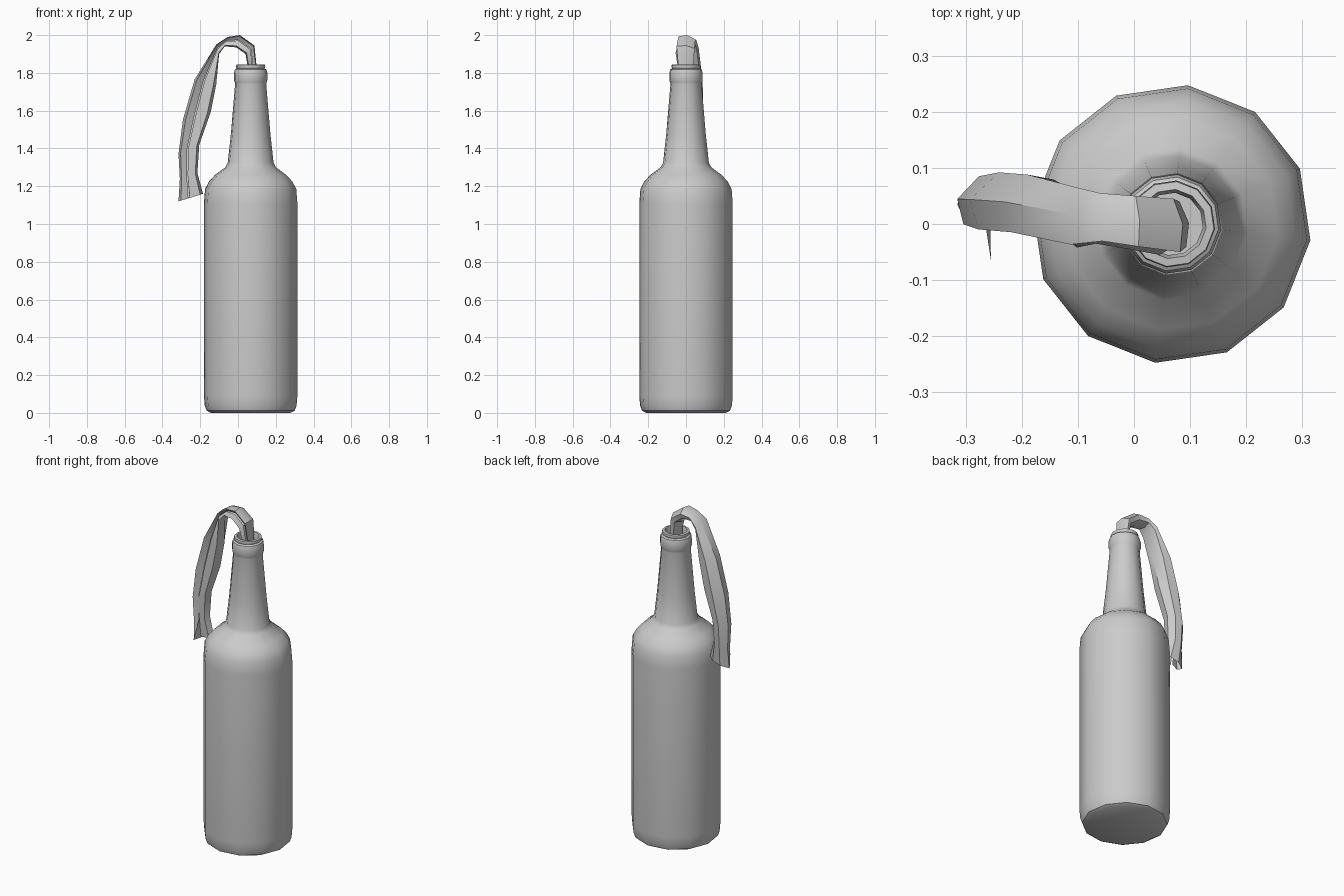
import bpy, math

if "Cube" in bpy.data.objects:
    bpy.data.objects.remove(bpy.data.objects["Cube"])

CX, SIDES, TURN = 0.067, 12, math.radians(-6.7)


def make_object(name, verts, faces, angle):
    mesh = bpy.data.meshes.new(name)
    mesh.from_pydata(verts, [], faces)
    mesh.update()
    obj = bpy.data.objects.new(name, mesh)
    bpy.context.collection.objects.link(obj)
    bpy.ops.object.select_all(action='DESELECT')
    obj.select_set(True)
    bpy.context.view_layer.objects.active = obj
    bpy.ops.object.shade_smooth_by_angle(angle=math.radians(angle))
    return obj


def lathe(name, profile, cap_top=False):
    """Revolve (radius, z) points; the bottom is always capped."""
    n = SIDES
    verts = [(CX + r * math.cos(TURN + 2 * math.pi * i / n),
              r * math.sin(TURN + 2 * math.pi * i / n), z)
             for r, z in profile for i in range(n)]
    faces = [(k * n + i, k * n + (i + 1) % n, (k + 1) * n + (i + 1) % n, (k + 1) * n + i)
             for k in range(len(profile) - 1) for i in range(n)]
    faces.append(tuple(reversed(range(n))))
    if cap_top:
        faces.append(tuple(range(len(verts) - n, len(verts))))
    return make_object(name, verts, faces, 40)


# Bottle: base, body, shoulder, neck, collar, rim and inside of the mouth
lathe("bottle", [
    (0.212, 0.0), (0.235, 0.012), (0.245, 0.04), (0.249, 0.09),
    (0.249, 1.11), (0.243, 1.185), (0.222, 1.225), (0.19, 1.26), (0.135, 1.30), (0.122, 1.325),
    (0.105, 1.48), (0.083, 1.74), (0.085, 1.75),
    (0.089, 1.762), (0.089, 1.80), (0.084, 1.818), (0.074, 1.824),
    (0.078, 1.832), (0.076, 1.843), (0.062, 1.845), (0.056, 1.82), (0.056, 1.62)],
    cap_top=True)

# Cloth strip: outer x,z / inner x,z / front y / back y, from the mouth to the hanging end
stations = [
    (0.092, 1.68, 0.045, 1.68, -0.03, 0.03),
    (0.098, 1.84, 0.050, 1.84, -0.045, 0.040),
    (0.087, 1.945, 0.040, 1.90, -0.055, 0.045),
    (0.010, 2.00, -0.010, 1.935, -0.045, 0.050),
    (-0.055, 1.99, -0.070, 1.94, -0.035, 0.055),
    (-0.115, 1.95, -0.100, 1.90, -0.042, 0.067),
    (-0.23, 1.765, -0.115, 1.74, -0.020, 0.088),
    (-0.292, 1.55, -0.145, 1.59, -0.015, 0.092),
    (-0.315, 1.37, -0.205, 1.42, -0.005, 0.085),
    (-0.308, 1.24, -0.215, 1.27, 0.000, 0.075),
    (-0.315, 1.12, -0.185, 1.16, 0.005, 0.060),
]
# Section as (fraction inner->outer, fraction front->back), open along the front
section = [(0.55, 0.12), (0.12, 0.0), (0.0, 0.5), (0.25, 0.92),
           (0.65, 1.0), (1.0, 0.55), (0.9, 0.05), (0.6, 0.2)]
m = len(section)
verts = []
for xo, zo, xi, zi, yf, yb in stations:
    verts += [(xi + (xo - xi) * u, yf + (yb - yf) * v, zi + (zo - zi) * u) for u, v in section]
faces = [(k * m + i, k * m + i + 1, (k + 1) * m + i + 1, (k + 1) * m + i)
         for k in range(len(stations) - 1) for i in range(m - 1)]
# Loose corner flicking forward at the end of the cloth
a = (len(stations) - 2) * m
verts.append((-0.255, -0.065, 1.15))
faces.append((a, a + m, len(verts) - 1))
make_object("cloth_strip", verts, faces, 35)
